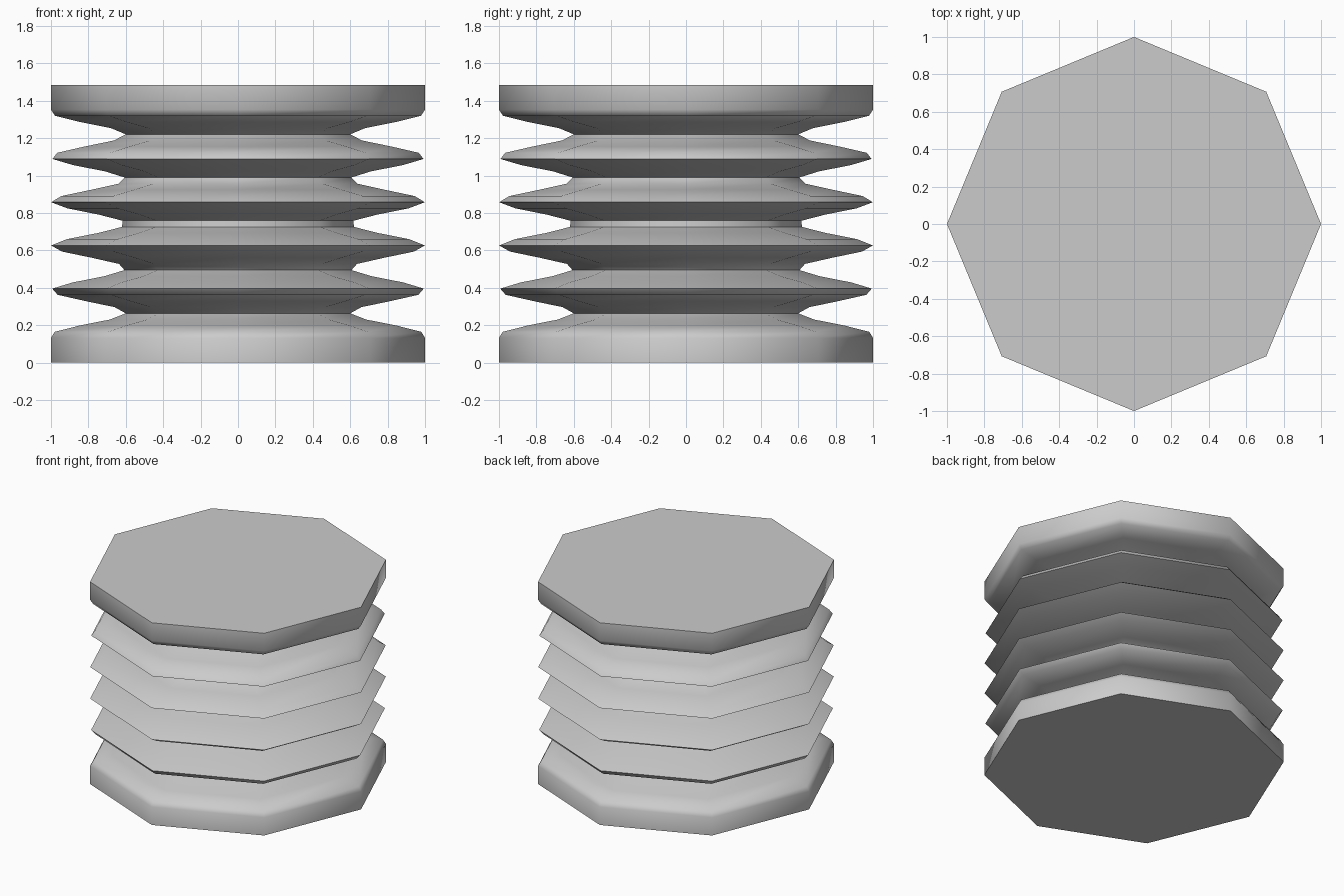
import bpy, bmesh
from math import cos, sin, pi, radians

if "Cube" in bpy.data.objects:
    bpy.data.objects.remove(bpy.data.objects["Cube"])

SIDES, ROWS, HEIGHT = 8, 45, 1.485
FLANGE, PITCH, FOLDS = 0.148, 0.238, 5


def radius(z):
    """Solid end flanges, wavy folds between them."""
    if z < FLANGE or z > HEIGHT - FLANGE:
        return 1.0
    return 0.8 + 0.2 * cos(2 * pi * (z - FLANGE) / PITCH)


# Octagonal bellows: stacked rings following the wave profile
bm = bmesh.new()
rings = []
for i in range(ROWS + 1):
    z = HEIGHT * i / ROWS
    r = radius(z)
    rings.append([bm.verts.new((r * cos(2 * pi * k / SIDES), r * sin(2 * pi * k / SIDES), z))
                  for k in range(SIDES)])
for low, high in zip(rings, rings[1:]):
    for k in range(SIDES):
        n = (k + 1) % SIDES
        bm.faces.new((low[k], low[n], high[n], high[k]))

# Flat end caps
bm.faces.new(rings[0][::-1])
bm.faces.new(rings[-1])

# Drop the redundant rings inside the straight flanges
flat = [e for e in bm.edges
        if abs(e.verts[0].co.z - e.verts[1].co.z) < 1e-5
        and (0.01 < e.verts[0].co.z < 0.12 or HEIGHT - 0.12 < e.verts[0].co.z < HEIGHT - 0.01)]
bmesh.ops.dissolve_edges(bm, edges=flat, use_verts=True)

mesh = bpy.data.meshes.new("bellows")
bm.to_mesh(mesh)
bm.free()
bellows = bpy.data.objects.new("bellows", mesh)
bpy.context.collection.objects.link(bellows)

# Smooth folds, crisp cap rims
bpy.context.view_layer.objects.active = bellows
bellows.select_set(True)
bpy.ops.object.shade_smooth_by_angle(angle=radians(50))
